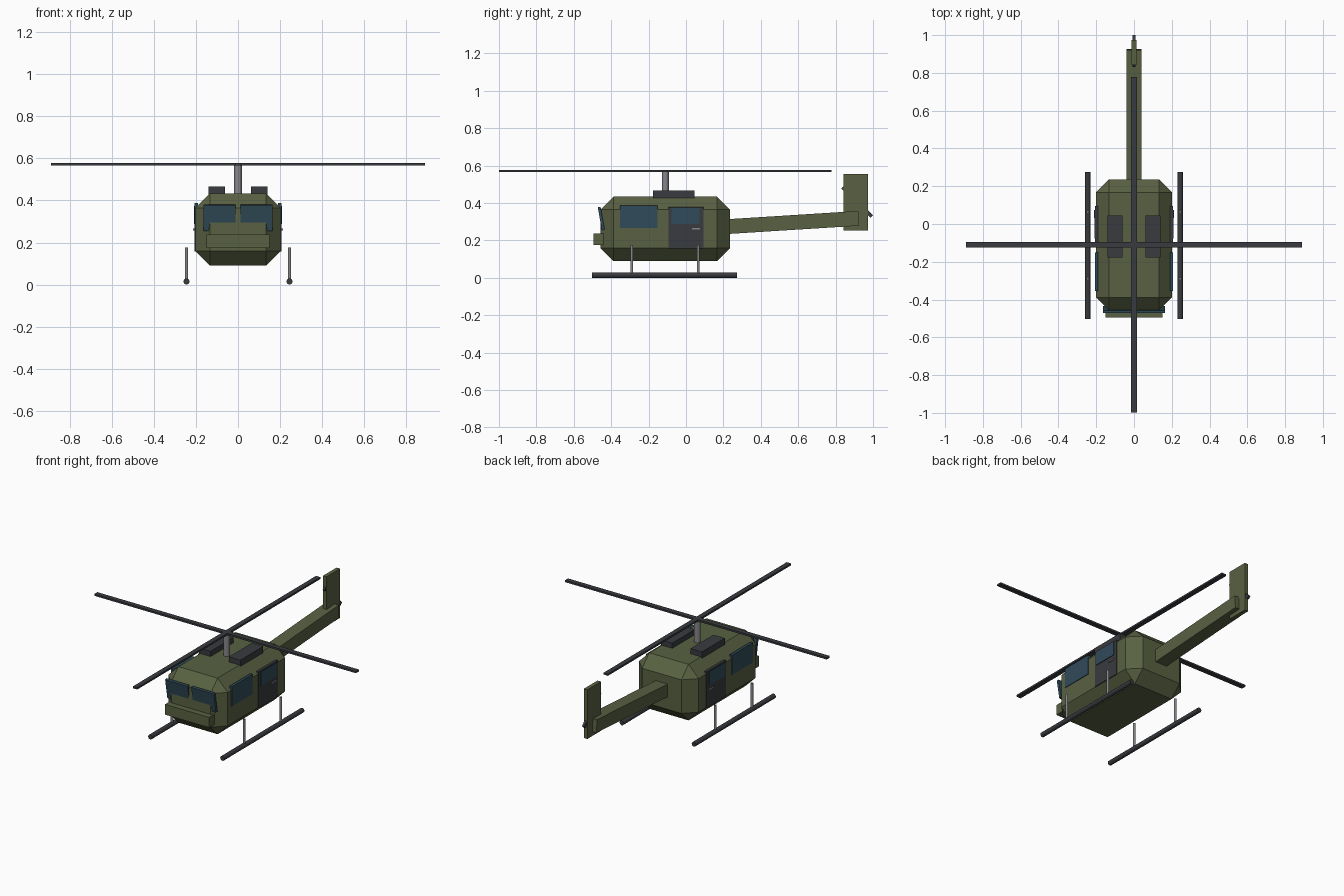
import bpy, math
from mathutils import Matrix

if "Cube" in bpy.data.objects:
    bpy.data.objects.remove(bpy.data.objects["Cube"])


def material(name, rgb):
    m = bpy.data.materials.new(name)
    m.diffuse_color = (*rgb, 1)
    m.use_nodes = True
    m.node_tree.nodes["Principled BSDF"].inputs["Base Color"].default_value = m.diffuse_color
    return m


GREEN = material("olive", (0.10, 0.12, 0.055))
GLASS = material("glass", (0.03, 0.07, 0.10))
DARK = material("dark_metal", (0.04, 0.043, 0.05))
STEEL = material("steel", (0.24, 0.24, 0.26))


def box(name, lo, hi, mat, tilt=0.0):
    """Box between two corners, optionally tilted about the x axis."""
    centre = [(a + b) / 2 for a, b in zip(lo, hi)]
    size = [b - a for a, b in zip(lo, hi)]
    bpy.ops.mesh.primitive_cube_add(size=1, location=centre)
    ob = bpy.context.object
    ob.name = name
    ob.data.transform(Matrix.Rotation(tilt, 4, 'X') @ Matrix.Diagonal((*size, 1)))
    ob.data.materials.append(mat)
    return ob


def rod(name, centre, radius, length, mat, rot=(0, 0, 0), sides=12):
    bpy.ops.mesh.primitive_cylinder_add(vertices=sides, radius=radius, depth=length,
                                        location=centre, rotation=rot)
    ob = bpy.context.object
    ob.name = name
    ob.data.materials.append(mat)
    return ob


# Chamfered cabin
cabin = box("cabin", (-0.202, -0.457, 0.09), (0.202, 0.235, 0.434), GREEN)
bev = cabin.modifiers.new("chamfer", 'BEVEL')
bev.width = 0.069
bev.segments = 1

# Nose, tail boom and fin
box("nose", (-0.15, -0.494, 0.175), (0.15, -0.43, 0.238), GREEN)
box("tail_boom", (-0.04, 0.20, 0.256), (0.04, 0.924, 0.335), GREEN, math.radians(3.6))
box("tail_fin", (-0.012, 0.842, 0.252), (0.012, 0.974, 0.554), GREEN)

# Tail rotor blade, diagonal
box("tail_rotor", (-0.007, 0.805, 0.396), (0.007, 1.025, 0.416), DARK, math.radians(-45))

# Mast and main rotor
RY = -0.11
rod("mast", (0, RY, 0.495), 0.019, 0.15, STEEL)
box("rotor_blade_across", (-0.889, RY - 0.015, 0.566), (0.889, RY + 0.015, 0.577), DARK)
box("rotor_blade_along", (-0.015, RY - 0.889, 0.566), (0.015, RY + 0.889, 0.577), DARK)

# Parts mirrored left and right
for side, s in (("left", -1), ("right", 1)):
    def pair(name, x0, x1, ys, zs, mat, tilt=0.0):
        a, b = sorted((s * x0, s * x1))
        box(f"{side}_{name}", (a, ys[0], zs[0]), (b, ys[1], zs[1]), mat, tilt)

    pair("engine_cover", 0.062, 0.14, (-0.177, 0.045), (0.42, 0.466), DARK)
    pair("windshield", 0.012, 0.165, (-0.461, -0.446), (0.256, 0.38), GLASS, math.radians(10))
    pair("side_window", 0.19, 0.206, (-0.354, -0.152), (0.267, 0.388), GLASS)
    pair("door", 0.19, 0.206, (-0.094, 0.094), (0.158, 0.379), DARK)
    pair("door_window", 0.195, 0.210, (-0.078, 0.073), (0.289, 0.373), GLASS)
    pair("door_handle", 0.20, 0.213, (0.032, 0.074), (0.258, 0.266), STEEL)

    # Landing skid and its struts
    rod(f"{side}_skid", (s * 0.245, -0.114, 0.0145), 0.0145, 0.776, DARK, (math.pi / 2, 0, 0))
    for end, y in (("front", -0.29), ("rear", 0.065)):
        rod(f"{side}_{end}_strut", (s * 0.245, y, 0.096), 0.0075, 0.16, STEEL)
